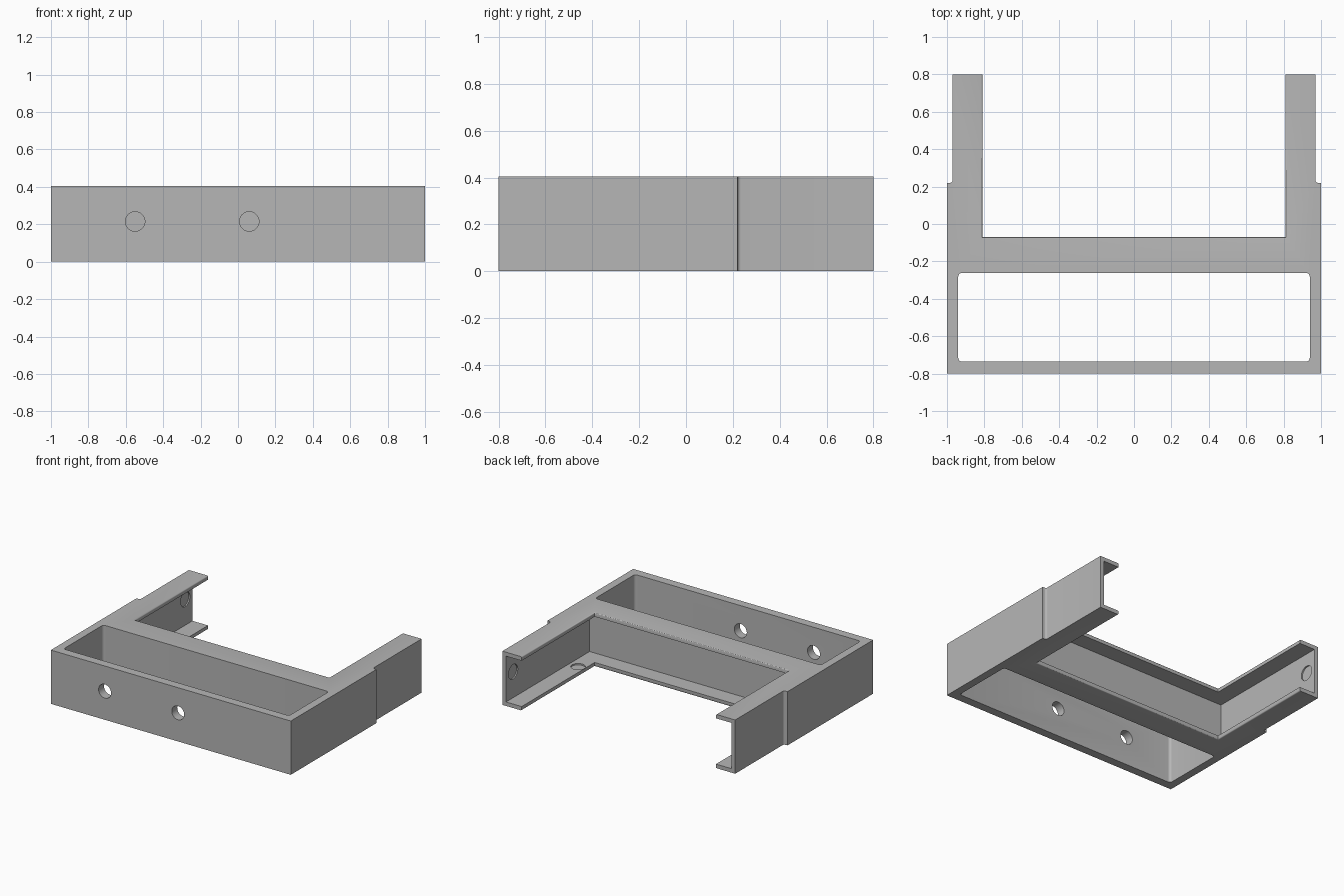
import bpy, bmesh, math
from mathutils import Matrix, Vector

old = bpy.data.objects.get("Cube")
if old:
    bpy.data.objects.remove(old, do_unlink=True)

HEIGHT = 0.405
FLANGE = 0.03
WALL_X = 0.94      # inner face of the side walls
INNER_X = 0.81     # free edge of the arm flanges
INNER_Y = -0.07    # free edge of the cross flange
STEP_Y = 0.22

grey = bpy.data.materials.new("plain grey")
grey.use_nodes = True
grey.diffuse_color = (0.47, 0.47, 0.47, 1)
grey.node_tree.nodes["Principled BSDF"].inputs["Base Color"].default_value = grey.diffuse_color


def add_object(name, bm):
    bmesh.ops.recalc_face_normals(bm, faces=bm.faces)
    mesh = bpy.data.meshes.new(name)
    bm.to_mesh(mesh)
    bm.free()
    mesh.materials.append(grey)
    obj = bpy.data.objects.new(name, mesh)
    bpy.context.collection.objects.link(obj)
    return obj


def prism(outline, z0, z1):
    """Extrude a closed plan outline upward."""
    bm = bmesh.new()
    face = bm.faces.new([bm.verts.new((x, y, z0)) for x, y in outline])
    top = bmesh.ops.extrude_face_region(bm, geom=[face])["geom"]
    verts = [g for g in top if isinstance(g, bmesh.types.BMVert)]
    bmesh.ops.translate(bm, verts=verts, vec=(0, 0, z1 - z0))
    return bm


def arc(cx, cy, r, start, end, n=5):
    return [(cx + r * math.cos(math.radians(start + (end - start) * i / n)),
             cy + r * math.sin(math.radians(start + (end - start) * i / n)))
            for i in range(n + 1)]


def box_outline(x0, x1, y0, y1, r=0):
    if not r:
        return [(x0, y0), (x1, y0), (x1, y1), (x0, y1)]
    return (arc(x1 - r, y0 + r, r, -90, 0) + arc(x1 - r, y1 - r, r, 0, 90)
            + arc(x0 + r, y1 - r, r, 90, 180) + arc(x0 + r, y0 + r, r, 180, 270))


def cylinder(center, axis, radius, depth):
    bm = bmesh.new()
    turn = Vector((0, 0, 1)).rotation_difference(Vector(axis)).to_matrix().to_4x4()
    bmesh.ops.create_cone(bm, cap_ends=True, segments=40, radius1=radius,
                          radius2=radius, depth=depth,
                          matrix=Matrix.Translation(center) @ turn)
    return bm


# Frame: U-shaped plan with a filleted step on the outside of each arm
half = ([(1, -0.8), (1, STEP_Y)]
        + arc(0.985, STEP_Y + 0.015, 0.015, 270, 180)
        + [(0.97, 0.8), (INNER_X, 0.8), (INNER_X, INNER_Y)])
bm = prism(half + [(-x, y) for x, y in reversed(half)], 0, HEIGHT)

# Eased free edges of the flanges
tips = [e for e in bm.edges
        if abs(e.verts[0].co.z - e.verts[1].co.z) < 1e-5
        and all(abs(v.co.x) < INNER_X + 0.001 and v.co.y > INNER_Y - 0.001 for v in e.verts)]
bmesh.ops.bevel(bm, geom=tips, offset=0.008, segments=3, profile=0.5, affect='EDGES')
frame = add_object("frame", bm)

cutters = [
    # Open compartment at the front
    ("compartment_cutter", prism(box_outline(-WALL_X, WALL_X, -0.735, -0.262, 0.02), -0.1, HEIGHT + 0.1)),
    # Channel between the flanges
    ("channel_cutter", prism(box_outline(-WALL_X, WALL_X, -0.195, 0.9), FLANGE, HEIGHT - FLANGE)),
]
# Two holes through the front wall
for x in (-0.55, 0.06):
    cutters.append(("front_hole_cutter", cylinder((x, -0.77, 0.215), (0, 1, 0), 0.052, 0.2)))
# Shallow round recesses in the arm walls and lower flanges
for side in (-1, 1):
    cutters.append(("wall_recess_cutter", cylinder((side * WALL_X, 0.715, 0.225), (1, 0, 0), 0.055, 0.02)))
    cutters.append(("flange_recess_cutter", cylinder((side * 0.865, 0.05, FLANGE), (0, 0, 1), 0.05, 0.02)))

bpy.context.view_layer.objects.active = frame
for name, cutter_mesh in cutters:
    cutter = add_object(name, cutter_mesh)
    cutter.hide_render = True
    mod = frame.modifiers.new(name, 'BOOLEAN')
    mod.operation = 'DIFFERENCE'
    mod.solver = 'EXACT'
    mod.object = cutter
    bpy.ops.object.modifier_apply(modifier=mod.name)
    bpy.data.objects.remove(cutter, do_unlink=True)

# Smooth round surfaces, sharp corners
for obj in bpy.context.selected_objects:
    obj.select_set(False)
frame.select_set(True)
bpy.ops.object.shade_smooth_by_angle(angle=math.radians(32))
